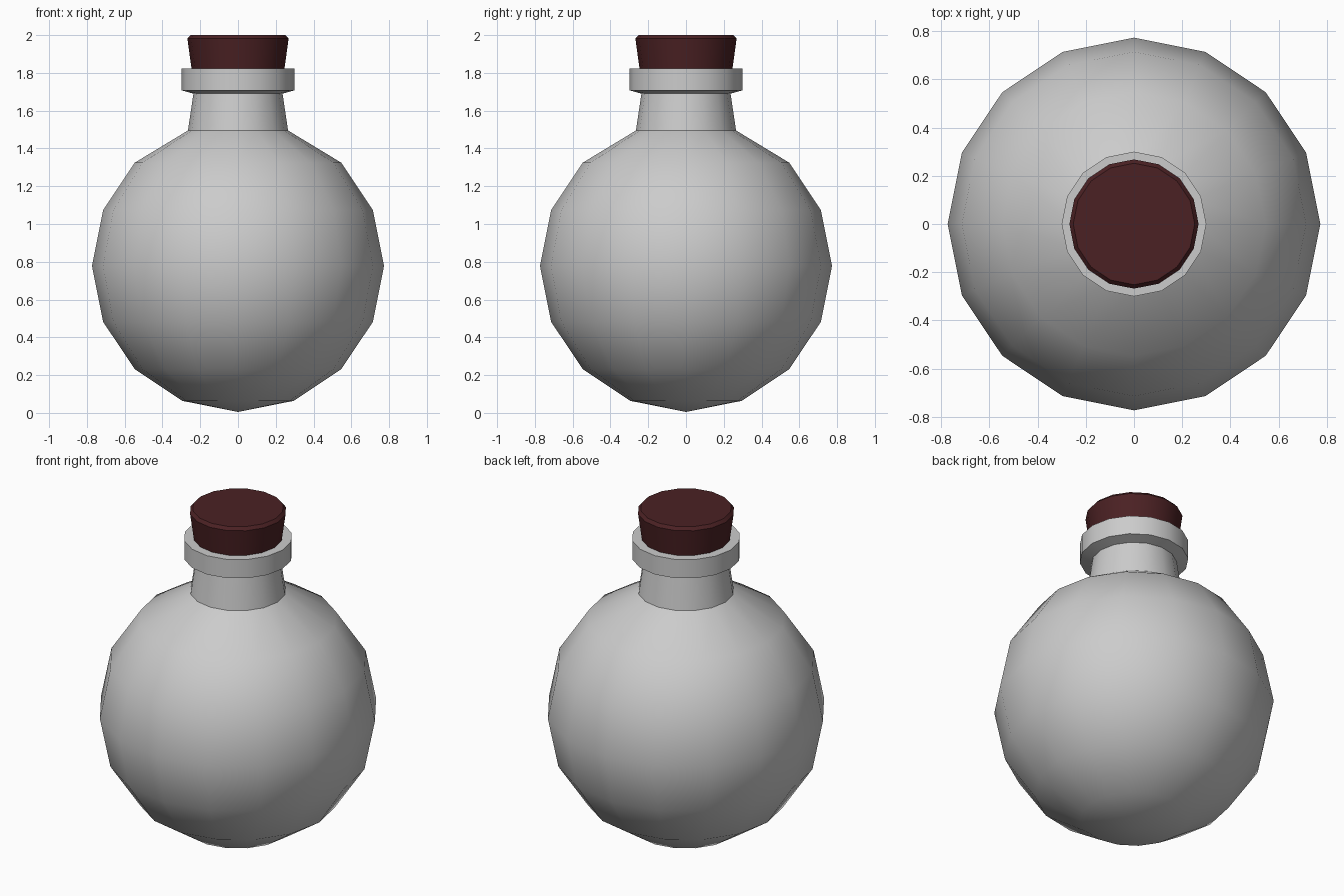
import bpy, bmesh, math

if "Cube" in bpy.data.objects:
    bpy.data.objects.remove(bpy.data.objects["Cube"])

SIDES = 16


def lathe(name, profile):
    """Spin an (r, z) profile about z; r = 0 ends become poles, others are capped."""
    bm = bmesh.new()
    rings = []
    for r, z in profile:
        if r == 0:
            rings.append([bm.verts.new((0, 0, z))] * SIDES)
        else:
            rings.append([bm.verts.new((r * math.cos(2 * math.pi * i / SIDES),
                                        r * math.sin(2 * math.pi * i / SIDES), z))
                          for i in range(SIDES)])
    for low, high in zip(rings, rings[1:]):
        for i in range(SIDES):
            j = (i + 1) % SIDES
            bm.faces.new(list(dict.fromkeys((low[i], low[j], high[j], high[i]))))
    for ring, r in ((rings[0][::-1], profile[0][0]), (rings[-1], profile[-1][0])):
        if r > 0:
            bm.faces.new(ring)
    bmesh.ops.recalc_face_normals(bm, faces=bm.faces)
    mesh = bpy.data.meshes.new(name)
    bm.to_mesh(mesh)
    bm.free()
    obj = bpy.data.objects.new(name, mesh)
    bpy.context.collection.objects.link(obj)
    bpy.ops.object.select_all(action='DESELECT')
    obj.select_set(True)
    bpy.context.view_layer.objects.active = obj
    bpy.ops.object.shade_smooth_by_angle(angle=math.radians(30))
    return obj


# Round flask: sphere rings, then shoulder, neck and flared lip
R = 0.773
sphere = [(0, 0.005)] + [(R * math.sin(k * math.pi / 8),
                          0.778 - R * math.cos(k * math.pi / 8)) for k in range(1, 7)]
lathe("flask", sphere + [(0.265, 1.495), (0.236, 1.69), (0.30, 1.708),
                         (0.30, 1.822), (0.24, 1.822)])

# Tapered stopper with a chamfered top
stopper = lathe("stopper", [(0.243, 1.80), (0.268, 1.982), (0.252, 2.0)])
mat = bpy.data.materials.new("dark_red_cork")
mat.diffuse_color = (0.07, 0.015, 0.017, 1)
mat.use_nodes = True
mat.node_tree.nodes["Principled BSDF"].inputs["Base Color"].default_value = mat.diffuse_color
stopper.data.materials.append(mat)
